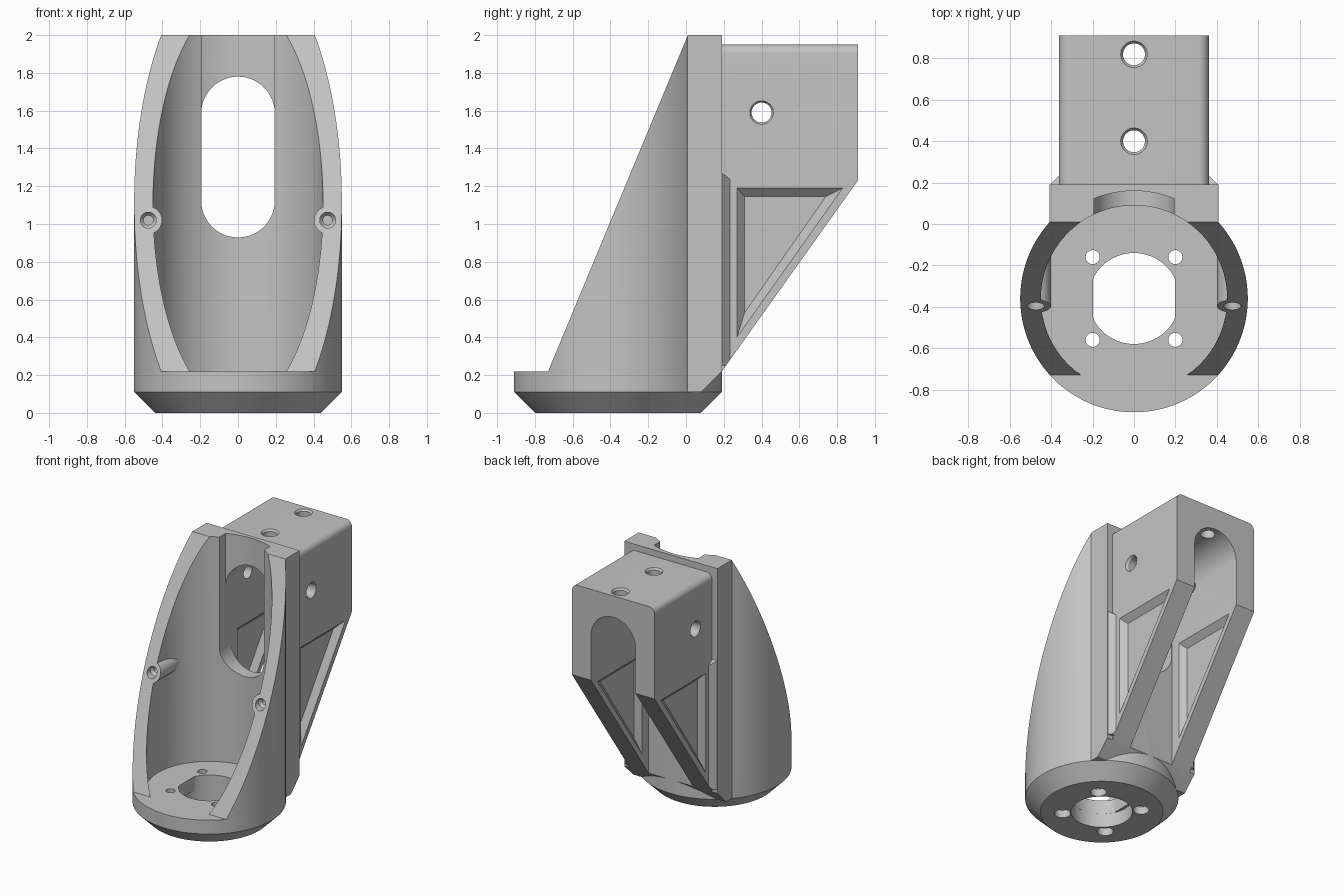
import bpy, bmesh, math
from mathutils import Vector

if "Cube" in bpy.data.objects:
    bpy.data.objects.remove(bpy.data.objects["Cube"])

CY = -0.36          # y of the socket axis
N = 96


def loft(name, rings):
    """Closed solid through a list of equal-length point rings."""
    bm = bmesh.new()
    vs = [[bm.verts.new(p) for p in r] for r in rings]
    n = len(vs[0])
    for a, b in zip(vs, vs[1:]):
        for i in range(n):
            j = (i + 1) % n
            bm.faces.new((a[i], a[j], b[j], b[i]))
    bm.faces.new(vs[0])
    bm.faces.new(vs[-1])
    bmesh.ops.recalc_face_normals(bm, faces=bm.faces)
    me = bpy.data.meshes.new(name)
    bm.to_mesh(me)
    bm.free()
    ob = bpy.data.objects.new(name, me)
    bpy.context.collection.objects.link(ob)
    return ob


def place(axis, u, v, w):
    """Point with w along the axis, (u, v) in the other two axes in order."""
    return {'x': (w, u, v), 'y': (u, w, v), 'z': (u, v, w)}[axis]


def prism(name, axis, pts, a, b):
    return loft(name, [[place(axis, u, v, w) for u, v in pts] for w in (a, b)])


def circle(u, v, r, n=N):
    return [(u + r * math.cos((i + .5) * 2 * math.pi / n),
             v + r * math.sin((i + .5) * 2 * math.pi / n)) for i in range(n)]


def turned(name, axis, u, v, steps, n=N):
    """Round solid; steps are (radius, position along axis)."""
    return loft(name, [[place(axis, p, q, w) for p, q in circle(u, v, r, n)]
                       for r, w in steps])


def slot(r, lo, hi):
    """Upright slot outline from z=lo to z=hi."""
    return [(x, z + (hi - r if z > 0 else lo + r)) for x, z in circle(0, 0, r, 64)]


def boolean(ob, other, op='DIFFERENCE'):
    m = ob.modifiers.new('bool', 'BOOLEAN')
    m.operation, m.solver, m.object = op, 'EXACT', other
    bpy.context.view_layer.update()
    dg = bpy.context.evaluated_depsgraph_get()
    me = bpy.data.meshes.new_from_object(ob.evaluated_get(dg))
    ob.modifiers.clear()
    ob.data = me
    bpy.data.objects.remove(other)


# round socket with chamfered foot
body = turned('bracket_body', 'z', 0, CY, [(.44, 0), (.55, .11), (.55, 2)], 128)

# rear mounting block
boolean(body, prism('rear_block', 'x', [(-.1, .11), (.08, .11), (.19, .22), (.19, 2), (-.1, 2)],
                    -.408, .408), 'UNION')

# arm sticking out behind, rounded along its top edges
arm = prism('arm', 'x', [(.12, .3), (.19, .22), (.91, 1.23), (.91, 1.95), (.12, 1.95)], -.362, .362)
bm = bmesh.new()
bm.from_mesh(arm.data)
top = [e for e in bm.edges if all(v.co.z > 1.94 for v in e.verts)
       and abs(e.verts[0].co.y - e.verts[1].co.y) > .5]
bmesh.ops.bevel(bm, geom=top, offset=.05, segments=8, profile=.5, affect='EDGES')
bm.to_mesh(arm.data)
bm.free()

# chamfered strips where the arm meets the block
strip = prism('arm_root', 'z', [(-.405, .13), (.405, .13), (.405, .19), (.36, .235),
                                (-.36, .235), (-.405, .19)], .25, 1.5)
boolean(strip, prism('cut', 'x', [(.1, -.1), (1.2, -.1), (1.2, 1.637), (.1, .094)], -1, 1))
boolean(strip, prism('cut', 'x', [(.1, 1.35), (.19, 1.27), (.235, 1.235), (.3, 1.18),
                                  (.3, 1.7), (.1, 1.7)], -1, 1))
boolean(body, strip, 'UNION')
boolean(body, arm, 'UNION')

# bore, leaving two screw bosses along its walls
bore = turned('bore', 'z', 0, CY, [(.45, .22), (.45, 2.2)], 128)
for s in (-1, 1):
    boolean(bore, turned('boss', 'y', s * .475, 1.02, [(.073, -1.1), (.073, .3)], 48))
boolean(body, bore)

# slanted front opening
boolean(body, prism('cut', 'x', [(-1.3, .2202), (-.73, .2202), (.0516, 2.1), (-1.3, 2.1)], -1, 1))

# shallow channel in the back wall, then the slot through it
channel = turned('channel', 'z', 0, CY, [(.52, .5), (.52, 2.4)], 128)
boolean(channel, prism('cut', 'y', slot(.194, .93, 2.8), -.2, .5), 'INTERSECT')
boolean(body, channel)
boolean(body, prism('cut', 'y', slot(.1945, .929, 1.78), -.1, .3))

# arched tunnel that splits the arm into two legs
boolean(body, prism('cut', 'y', slot(.195, -.6, 1.781), .1895, 1.3))

# bevelled triangular pockets on both faces of each leg
big = [(.27, 1.19), (.83, 1.19), (.27, .40)]
small = [(.31, 1.145), (.74, 1.145), (.31, .53)]
for s in (-1, 1):
    for face, floor in ((.3625, .318), (.1945, .237)):
        boolean(body, loft('pocket', [[(s * face, y, z) for y, z in big],
                                      [(s * floor, y, z) for y, z in small]]))

# screw holes through arm top and sides
for y in (.40, .82):
    boolean(body, turned('hole', 'z', 0, y, [(.053, 1.5), (.053, 1.935), (.065, 1.951), (.065, 2.1)], 40))
for s in (-1, 1):
    boolean(body, turned('hole', 'x', .40, 1.59, [(.053, s * .1), (.053, s * .347),
                                                  (.063, s * .363), (.063, s * .5)], 40))

# blind holes in the bosses
for s in (-1, 1):
    boolean(body, turned('hole', 'y', s * .475, 1.02, [(.042, -.8), (.042, -.36),
                                                       (.025, -.34), (.025, -.19)], 32))

# centre hole in the floor with two flats, round below
flat = [(max(-.198, min(.198, x)), y) for x, y in circle(0, CY, .22)]
boolean(body, prism('cut', 'z', flat, -.1, .3))
boolean(body, turned('cut', 'z', 0, CY, [(.2205, -.1), (.2205, .11)]))

# four floor screws, wider underneath
for sx in (-1, 1):
    for sy in (-1, 1):
        boolean(body, turned('hole', 'z', sx * .2, CY + sy * .2,
                             [(.058, -.1), (.058, .06), (.034, .085), (.034, .3)], 32))

# one grey material, smooth curves with sharp edges
mat = bpy.data.materials.new('light_grey')
mat.diffuse_color = (.55, .55, .55, 1)
mat.use_nodes = True
mat.node_tree.nodes["Principled BSDF"].inputs["Base Color"].default_value = mat.diffuse_color
body.data.materials.clear()
body.data.materials.append(mat)
for p in body.data.polygons:
    p.material_index = 0
bpy.context.view_layer.objects.active = body
body.select_set(True)
bpy.ops.object.shade_smooth_by_angle(angle=math.radians(25))
